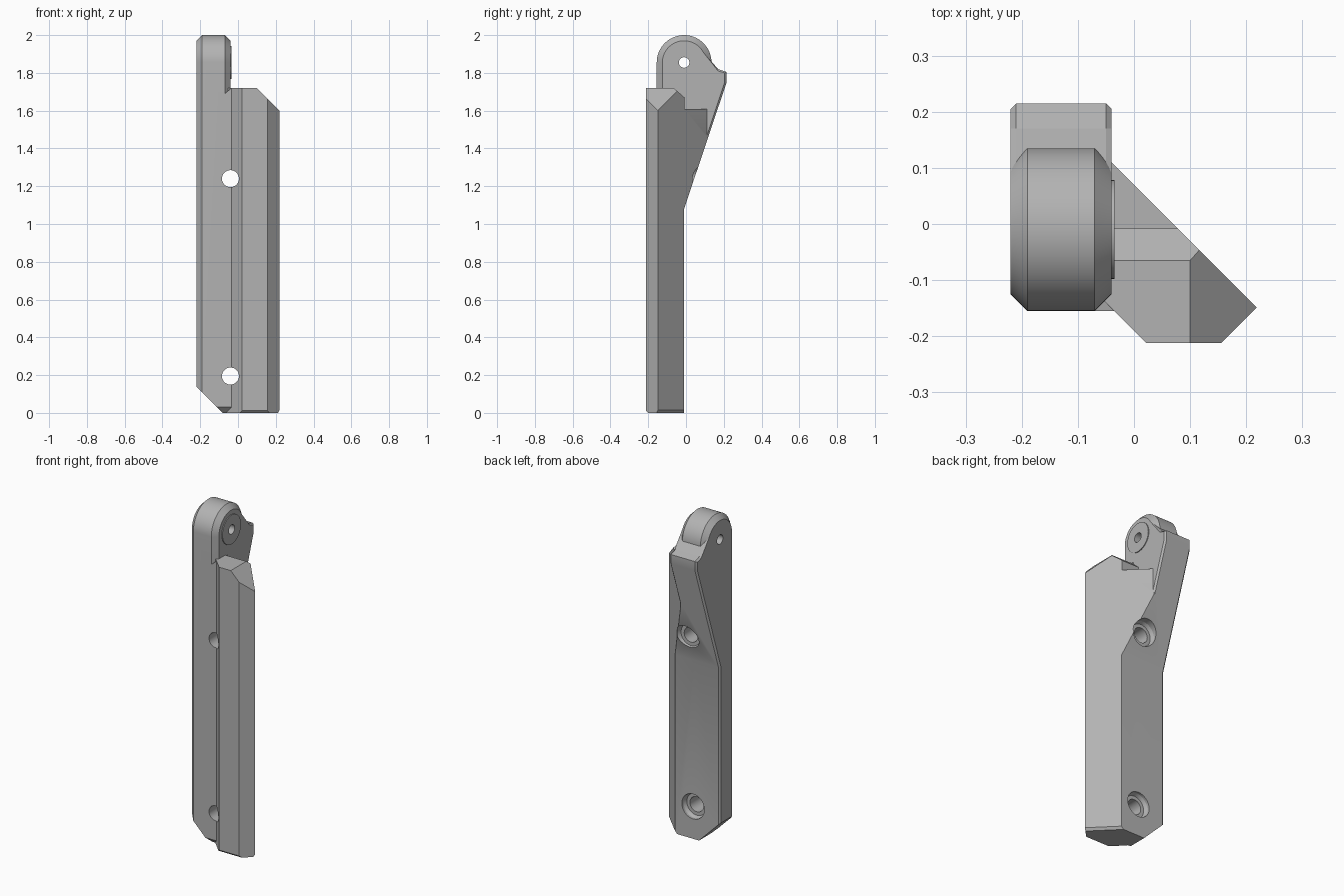
import bpy, bmesh, math
from mathutils import Vector

cube = bpy.data.objects.get("Cube")
if cube:
    bpy.data.objects.remove(cube, do_unlink=True)

grey = bpy.data.materials.new("plain_grey")
grey.use_nodes = True
GREY = (0.45, 0.45, 0.45, 1)
grey.diffuse_color = GREY
grey.node_tree.nodes["Principled BSDF"].inputs["Base Color"].default_value = GREY

PIVOT_Y, PIVOT_Z = -0.01, 1.855


def loft(name, rings, cuts=()):
    """Skin matching rings, cap the ends, trim by planes n.p <= d."""
    bm = bmesh.new()
    loops = [[bm.verts.new(p) for p in ring] for ring in rings]
    n = len(loops[0])
    for a, b in zip(loops, loops[1:]):
        for i in range(n):
            j = (i + 1) % n
            bm.faces.new((a[i], a[j], b[j], b[i]))
    bm.faces.new(loops[0])
    bm.faces.new(loops[-1])
    for normal, d in cuts:
        nv = Vector(normal)
        geom = bm.verts[:] + bm.edges[:] + bm.faces[:]
        res = bmesh.ops.bisect_plane(bm, geom=geom, dist=1e-5, plane_co=nv * d / nv.length_squared,
                                     plane_no=nv, clear_outer=True)
        rim = [e for e in res["geom_cut"] if isinstance(e, bmesh.types.BMEdge)]
        bmesh.ops.holes_fill(bm, edges=rim, sides=0)
    bmesh.ops.recalc_face_normals(bm, faces=bm.faces)
    me = bpy.data.meshes.new(name)
    bm.to_mesh(me)
    bm.free()
    me.materials.append(grey)
    ob = bpy.data.objects.new(name, me)
    bpy.context.scene.collection.objects.link(ob)
    return ob


def slab(profile, x):
    return [(x, y, z) for y, z in profile]


def circle(r, n=48):
    return [(r * math.cos(math.tau * i / n), r * math.sin(math.tau * i / n)) for i in range(n)]


def x_disc(x, r):
    return [(x, PIVOT_Y + a, PIVOT_Z + b) for a, b in circle(r)]


def ear_profile(r):
    arc = [(PIVOT_Y - r * math.cos(math.pi * i / 32), PIVOT_Z + r * math.sin(math.pi * i / 32))
           for i in range(33)]
    return [(PIVOT_Y - r, 0)] + arc + [(0.09, 1.45), (-0.03, 1.08), (-0.03, 0)]


def back_profile(d):
    return [(-0.06, 0), (-0.01 - d, 0), (-0.01 - d, 1.08), (0.215 - d, 1.75), (0.215 - d, 1.805 - d / 2),
            (0.17, 1.82 - d), (0.075, 1.93), (-0.06, 1.9)]


# Plate with rounded, chamfered ear
plate_cuts = [((-1, 0, -1), 0.08), ((0, -1, -1), 0.125)]
body = loft("bracket_body", [slab(ear_profile(r), x) for x, r in
                             ((-0.22, 0.115), (-0.19, 0.145), (-0.07, 0.145), (-0.04, 0.115))], plate_cuts)

# Sloping back with the projecting lip
back = loft("back_wedge", [slab(back_profile(d), x) for x, d in
                           ((-0.22, 0.01), (-0.21, 0), (-0.05, 0), (-0.04, 0.01))], plate_cuts)

# Fill between plate and rail
fill_xz = [(-0.1, 0), (-0.035, 0), (-0.035, 1.72), (-0.07, 1.69), (-0.1, 1.69)]
filler = loft("plate_filler", [[(x, y, z) for x, z in fill_xz] for y in (-0.155, -0.05)], plate_cuts)

# Diagonal rail
rail_yz = [(-0.212, 0), (-0.01, 0), (-0.01, 1.08), (0.115, 1.452), (0.115, 1.61), (-0.008, 1.61),
           (-0.008, 1.67), (-0.065, 1.72), (-0.212, 1.72)]
rail = loft("diagonal_rail", [slab(rail_yz, x) for x in (-0.06, 0.22)],
            [((1, 1, 0), 0.07), ((1, -1, 0), 0.368), ((-1, -1, 0), 0.19), ((1, 0, 1), 1.82),
             ((0, -1, -1), 0.2), ((1, 1, -1), 0.055)])

# Round washer face on the ear
boss = loft("pivot_boss", [x_disc(-0.06, 0.088), x_disc(-0.035, 0.088)])


def drill(z, floor):
    rings = ((-0.3, 0.045), (floor, 0.045), (floor, 0.066), (floor + 0.02, 0.075), (0.3, 0.075))
    return loft("screw_hole", [[(-0.04 + a, y, z + b) for a, b in circle(r)] for y, r in rings])


# Screw holes with counterbores, and the pivot hole
pin = loft("pin_hole", [x_disc(-0.4, 0.028), x_disc(0.3, 0.028)])
holes = [drill(0.195, -0.045), drill(1.24, 0.01), pin]

bpy.context.view_layer.objects.active = body
for tools, op in (([back, filler, rail, boss], "UNION"), (holes, "DIFFERENCE")):
    for tool in tools:
        tool.hide_render = True
        mod = body.modifiers.new("join", "BOOLEAN")
        mod.operation, mod.object, mod.solver = op, tool, "EXACT"
        bpy.ops.object.modifier_apply(modifier=mod.name)
        bpy.data.objects.remove(tool, do_unlink=True)

bpy.ops.object.select_all(action="DESELECT")
body.select_set(True)
bpy.ops.object.shade_smooth_by_angle(angle=math.radians(20))
